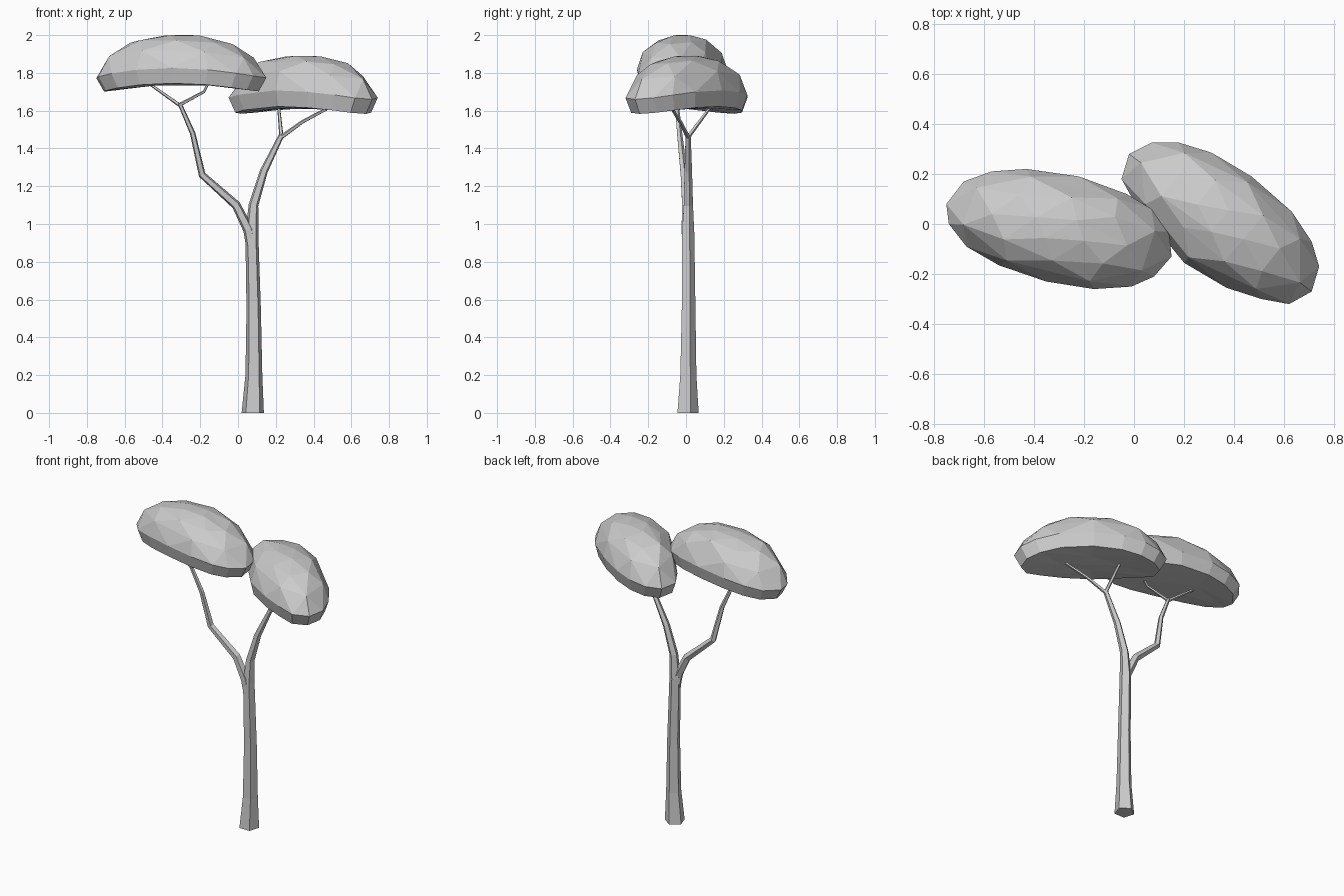
import bpy, bmesh, math, random
from mathutils import Vector

random.seed(4)
cube = bpy.data.objects.get("Cube")
if cube:
    bpy.data.objects.remove(cube, do_unlink=True)

grey = bpy.data.materials.new("plain grey")
grey.use_nodes = True
grey.diffuse_color = (0.6, 0.6, 0.6, 1)
grey.node_tree.nodes["Principled BSDF"].inputs["Base Color"].default_value = (0.6, 0.6, 0.6, 1)


def finish(bm, name):
    bmesh.ops.recalc_face_normals(bm, faces=bm.faces)
    mesh = bpy.data.meshes.new(name)
    bm.to_mesh(mesh)
    bm.free()
    mesh.materials.append(grey)
    obj = bpy.data.objects.new(name, mesh)
    bpy.context.scene.collection.objects.link(obj)
    return obj


def limb(name, path, sides=5):
    """Tapered faceted tube through (x, y, z, radius) points."""
    bm = bmesh.new()
    pts = [Vector(p[:3]) for p in path]
    up = Vector((0, 0, 1))
    rings = []
    for i, p in enumerate(pts):
        tangent = pts[min(i + 1, len(pts) - 1)] - pts[max(i - 1, 0)]
        turn = up.rotation_difference(up if p.z == 0 else tangent)
        ring = []
        for k in range(sides):
            a = math.pi / 2 + math.tau * k / sides
            ring.append(bm.verts.new(p + turn @ Vector((math.cos(a), math.sin(a), 0)) * path[i][3]))
        rings.append(ring)
    for low, high in zip(rings, rings[1:]):
        for k in range(sides):
            n = (k + 1) % sides
            bm.faces.new((low[k], low[n], high[n], high[k]))
    bm.faces.new(rings[0])
    bm.faces.new(rings[-1])
    return finish(bm, name)


def canopy(name, outline, top, height, angle, half):
    """Faceted cushion over an outline, drooping at both ends of its long axis."""
    n = len(outline)
    cx = sum(p[0] for p in outline) / n
    cy = sum(p[1] for p in outline) / n
    axis = Vector((math.cos(angle), math.sin(angle)))
    # scale of the outline, depth below the top, point step, first point
    layers = [(0.4, 0.87, 4, 1), (0.91, 0.85, 1, 0), (1.0, 0.58, 1, 0),
              (0.87, 0.27, 2, 1), (0.6, 0.08, 2, 0), (0.25, 0.0, 4, 1)]
    bm = bmesh.new()
    for scale, depth, step, first in layers:
        for x, y in outline[first::step]:
            wobble = random.uniform(-0.008, 0.008) if 0.5 < scale < 0.9 else 0
            bm.verts.new((cx + (x - cx) * scale, cy + (y - cy) * scale,
                          top - depth * height + wobble))
    hull = bmesh.ops.convex_hull(bm, input=bm.verts)
    loose = {v for v in hull["geom_interior"] + hull["geom_unused"] if isinstance(v, bmesh.types.BMVert)}
    bmesh.ops.delete(bm, geom=list(loose), context='VERTS')
    for v in bm.verts:
        u = (Vector((v.co.x - cx, v.co.y - cy)) @ axis) / half
        v.co.z -= 0.05 * u * u
    return finish(bm, name)


# Trunk, carrying on into the left branch
limb("trunk", [(0.078, 0.005, 0, 0.062), (0.084, 0.008, 0.2, 0.047), (0.083, 0.01, 0.55, 0.04),
               (0.073, 0.008, 0.95, 0.036), (0.082, 0.01, 1.1, 0.027),
               (0.137, 0.01, 1.28, 0.022), (0.23, 0.01, 1.47, 0.015)])
limb("right_branch", [(0.075, 0.005, 0.85, 0.028), (0.055, 0, 0.97, 0.029), (-0.01, 0, 1.1, 0.025),
                      (-0.19, -0.012, 1.26, 0.02), (-0.24, -0.035, 1.48, 0.015),
                      (-0.31, -0.05, 1.64, 0.011)])

# Twigs that reach into the canopies
left_fork, right_fork = (0.23, 0.01, 1.46, 0.012), (-0.31, -0.05, 1.63, 0.01)
limb("left_back_twig", [left_fork, (0.215, 0.13, 1.62, 0.008)])
limb("left_front_twig", [left_fork, (0.34, -0.03, 1.54, 0.01), (0.49, -0.08, 1.62, 0.008)])
limb("right_outer_twig", [right_fork, (-0.48, 0.01, 1.75, 0.007)])
limb("right_inner_twig", [right_fork, (-0.18, -0.09, 1.7, 0.008), (-0.15, -0.1, 1.76, 0.006)])

# Canopies
canopy("right_canopy",
       [(-0.75, 0.08), (-0.68, 0.17), (-0.57, 0.21), (-0.43, 0.22), (-0.22, 0.19), (-0.03, 0.12),
        (0.07, 0.06), (0.14, -0.03), (0.15, -0.13), (0.08, -0.21), (-0.01, -0.25), (-0.16, -0.26),
        (-0.35, -0.23), (-0.54, -0.165), (-0.67, -0.09), (-0.74, 0)],
       2.0, 0.3, math.radians(-15), 0.45)
canopy("left_canopy",
       [(-0.05, 0.18), (-0.02, 0.28), (0.07, 0.325), (0.18, 0.325), (0.31, 0.285), (0.47, 0.19),
        (0.63, 0.05), (0.71, -0.07), (0.74, -0.17), (0.71, -0.27), (0.62, -0.32), (0.51, -0.3),
        (0.37, -0.255), (0.2, -0.155), (0.1, -0.03), (0, 0.09)],
       1.89, 0.315, math.radians(-40), 0.47)
